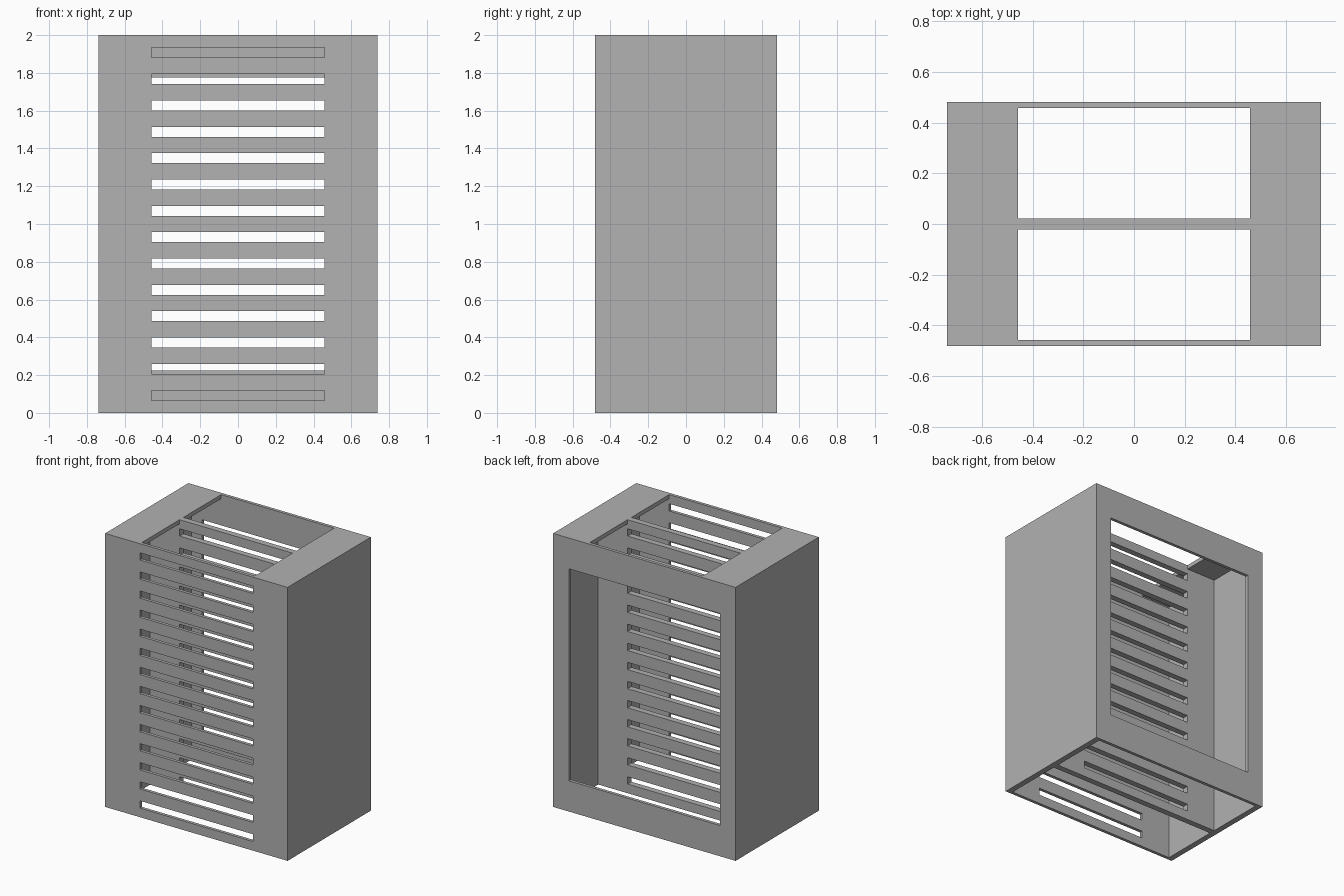
import bpy, bmesh
from mathutils import Matrix, Vector

old = bpy.data.objects.get("Cube")
if old:
    bpy.data.objects.remove(old, do_unlink=True)

# Overall half sizes and wall thicknesses
HX, HY, H = 0.738, 0.481, 2.0
SKIN, SIDE, TOP = 0.023, 0.043, 0.03
MID = 0.022          # half thickness of the middle wall
OPEN = 0.457         # half width of slots and top openings
SLOTS, PITCH, SLOT_H = 14, 0.1395, 0.053

grey = bpy.data.materials.new("plain grey")
grey.use_nodes = True
colour = (0.445, 0.445, 0.445, 1)
grey.diffuse_color = colour
grey.node_tree.nodes["Principled BSDF"].inputs["Base Color"].default_value = colour


def boxes(name, spans):
    """One object made of boxes, each given by its (low, high) corners."""
    bm = bmesh.new()
    for low, high in spans:
        low, high = Vector(low), Vector(high)
        place = Matrix.Translation((low + high) / 2) @ Matrix.Diagonal((*(high - low), 1))
        bmesh.ops.create_cube(bm, size=1, matrix=place)
    mesh = bpy.data.meshes.new(name)
    bm.to_mesh(mesh)
    bm.free()
    mesh.materials.append(grey)
    obj = bpy.data.objects.new(name, mesh)
    bpy.context.collection.objects.link(obj)
    return obj


def cut(target, name, spans):
    """Cut a group of boxes out of the target."""
    cutter = boxes(name, spans)
    cutter.hide_render = True
    mod = target.modifiers.new(name, "BOOLEAN")
    mod.operation, mod.solver, mod.object = "DIFFERENCE", "EXACT", cutter
    bpy.context.view_layer.objects.active = target
    bpy.ops.object.modifier_apply(modifier=mod.name)
    bpy.data.objects.remove(cutter, do_unlink=True)


case = boxes("vented_case", [((-HX, -HY, 0), (HX, HY, H))])

# Two bays, open underneath, either side of the middle wall
bays = [(SKIN - HY, -MID), (MID, HY - SKIN)]
inner = HX - SIDE
cut(case, "bay_cutter", [((-inner, a, -0.1), (inner, b, H - TOP)) for a, b in bays])

# Narrower openings through the top plate
cut(case, "top_opening_cutter", [((-OPEN, a, H - 0.2), (OPEN, b, H + 0.1)) for a, b in bays])

# Vent slots through the front and middle walls
first = H / 2 - PITCH * (SLOTS - 1) / 2
heights = [first + PITCH * i for i in range(SLOTS)]
cut(case, "slot_cutter", [((-OPEN, -HY - 0.1, z - SLOT_H / 2), (OPEN, 0.1, z + SLOT_H / 2))
                          for z in heights])

# Large window in the back wall
cut(case, "window_cutter", [((-0.61, 0.2, 0.225), (0.61, HY + 0.1, H - 0.225))])
